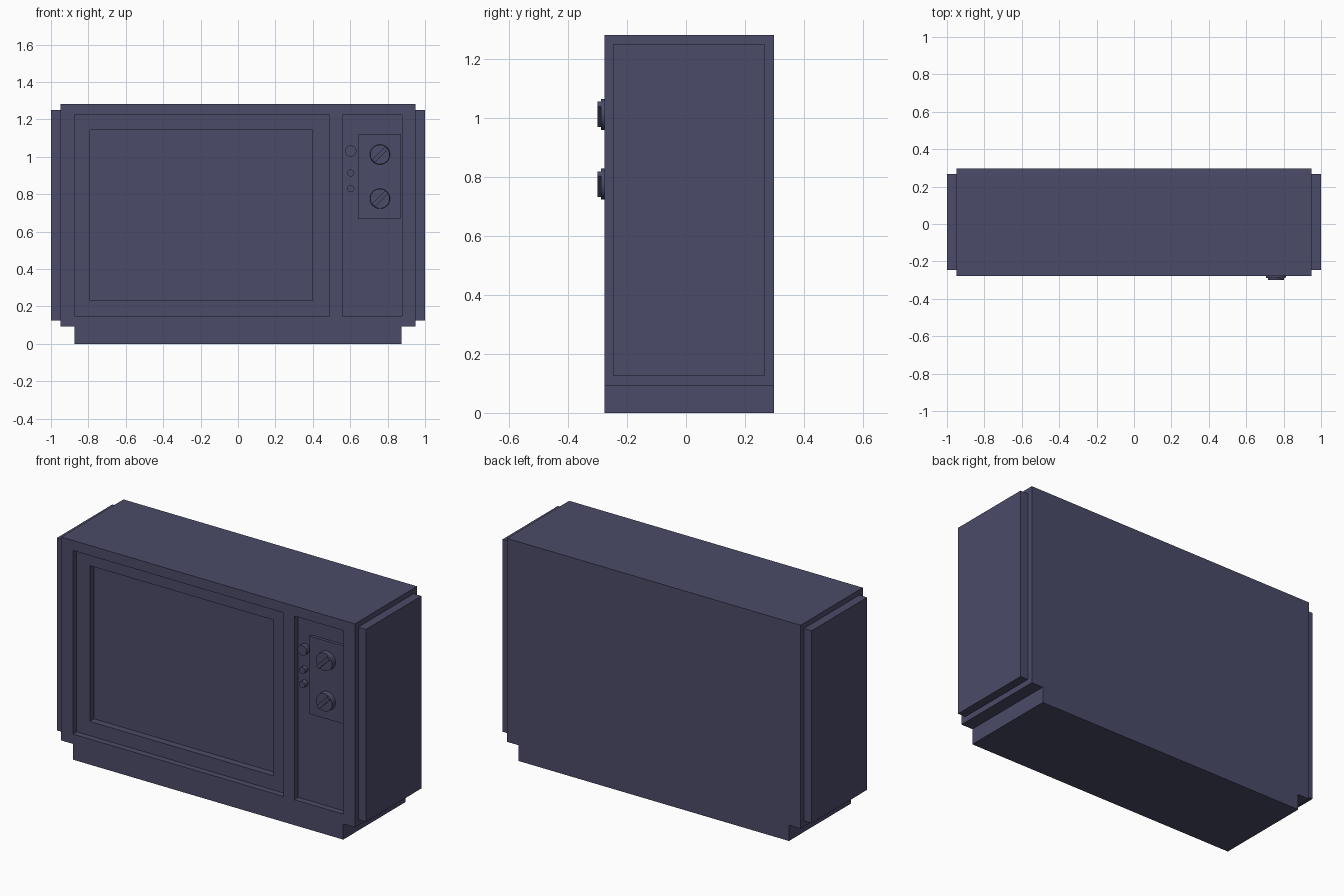
import bpy, bmesh, math
from mathutils import Matrix

if "Cube" in bpy.data.objects:
    bpy.data.objects.remove(bpy.data.objects["Cube"])

FRONT, BACK = -0.277, 0.298
FLOOR = FRONT + 0.036          # depth of the two front recesses

mat = bpy.data.materials.new("dark_blue_grey")
mat.diffuse_color = (0.07, 0.07, 0.14, 1)
mat.use_nodes = True
mat.node_tree.nodes["Principled BSDF"].inputs["Base Color"].default_value = mat.diffuse_color


def finish(name, bm):
    bmesh.ops.recalc_face_normals(bm, faces=bm.faces)
    me = bpy.data.meshes.new(name)
    bm.to_mesh(me)
    bm.free()
    me.materials.append(mat)
    ob = bpy.data.objects.new(name, me)
    bpy.context.collection.objects.link(ob)
    return ob


def box(name, x0, x1, y0, y1, z0, z1):
    bm = bmesh.new()
    m = Matrix.Translation(((x0 + x1) / 2, (y0 + y1) / 2, (z0 + z1) / 2))
    bmesh.ops.create_cube(bm, size=1, matrix=m @ Matrix.Diagonal((x1 - x0, y1 - y0, z1 - z0, 1)))
    return finish(name, bm)


def disc(name, x, z, r_back, r_front, y0, y1, sides=32):
    # round part facing the front, from y0 (front) to y1 (back)
    bm = bmesh.new()
    m = Matrix.Translation((x, (y0 + y1) / 2, z)) @ Matrix.Rotation(math.pi / 2, 4, 'X')
    bmesh.ops.create_cone(bm, cap_ends=True, segments=sides, radius1=r_back,
                          radius2=r_front, depth=y1 - y0, matrix=m)
    ob = finish(name, bm)
    bpy.ops.object.select_all(action='DESELECT')
    ob.select_set(True)
    bpy.context.view_layer.objects.active = ob
    bpy.ops.object.shade_smooth_by_angle(angle=math.radians(35))
    return ob


# cabinet with narrower foot, extruded from its front outline
half = [(0.875, 0), (0.875, 0.092), (0.95, 0.092), (0.95, 1.282)]
outline = half + [(-x, z) for x, z in reversed(half)]
bm = bmesh.new()
face = bm.faces.new([bm.verts.new((x, FRONT, z)) for x, z in outline])
ext = bmesh.ops.extrude_face_region(bm, geom=[face], use_keep_orig=True)
for v in ext["geom"]:
    if isinstance(v, bmesh.types.BMVert):
        v.co.y = BACK
cabinet = finish("cabinet", bm)

# recesses: screen surround, screen, control strip
cutters = [
    box("surround_cutter", -0.875, 0.488, FRONT - 0.1, FLOOR, 0.149, 1.223),
    box("screen_cutter", -0.79, 0.397, FRONT - 0.1, FLOOR + 0.04, 0.232, 1.143),
    box("control_cutter", 0.558, 0.878, FRONT - 0.1, FLOOR, 0.149, 1.223),
]
bpy.context.view_layer.objects.active = cabinet
for c in cutters:
    c.hide_render = True
    mod = cabinet.modifiers.new(c.name, 'BOOLEAN')
    mod.operation, mod.solver, mod.object = 'DIFFERENCE', 'EXACT', c
    bpy.ops.object.modifier_apply(modifier=mod.name)
for c in cutters:
    bpy.data.objects.remove(c)

# side panels
for side, s in (("left", -1), ("right", 1)):
    a, b = sorted((s * 0.94, s * 1.0))
    box(side + "_side_panel", a, b, -0.245, 0.266, 0.125, 1.251)

# dial plate
PLATE = FRONT + 0.018
box("dial_plate", 0.643, 0.868, PLATE, FLOOR + 0.01, 0.667, 1.122)

# channel dials with a diagonal grip
for name, z in (("upper", 1.012), ("lower", 0.776)):
    disc(name + "_dial", 0.759, z, 0.054, 0.052, -0.289, PLATE + 0.005)
    grip = box(name + "_dial_grip", -0.05, 0.05, -0.30, -0.28, -0.011, 0.011)
    grip.data.transform(Matrix.Translation((0.759, 0, z)) @ Matrix.Rotation(-math.pi / 4, 4, 'Y'))

# small buttons
for name, z, r in (("large_button", 1.031, 0.03), ("upper_button", 0.913, 0.019),
                   ("lower_button", 0.83, 0.019)):
    disc(name, 0.603, z, r, r, FRONT + 0.007, FLOOR + 0.01, 24)
